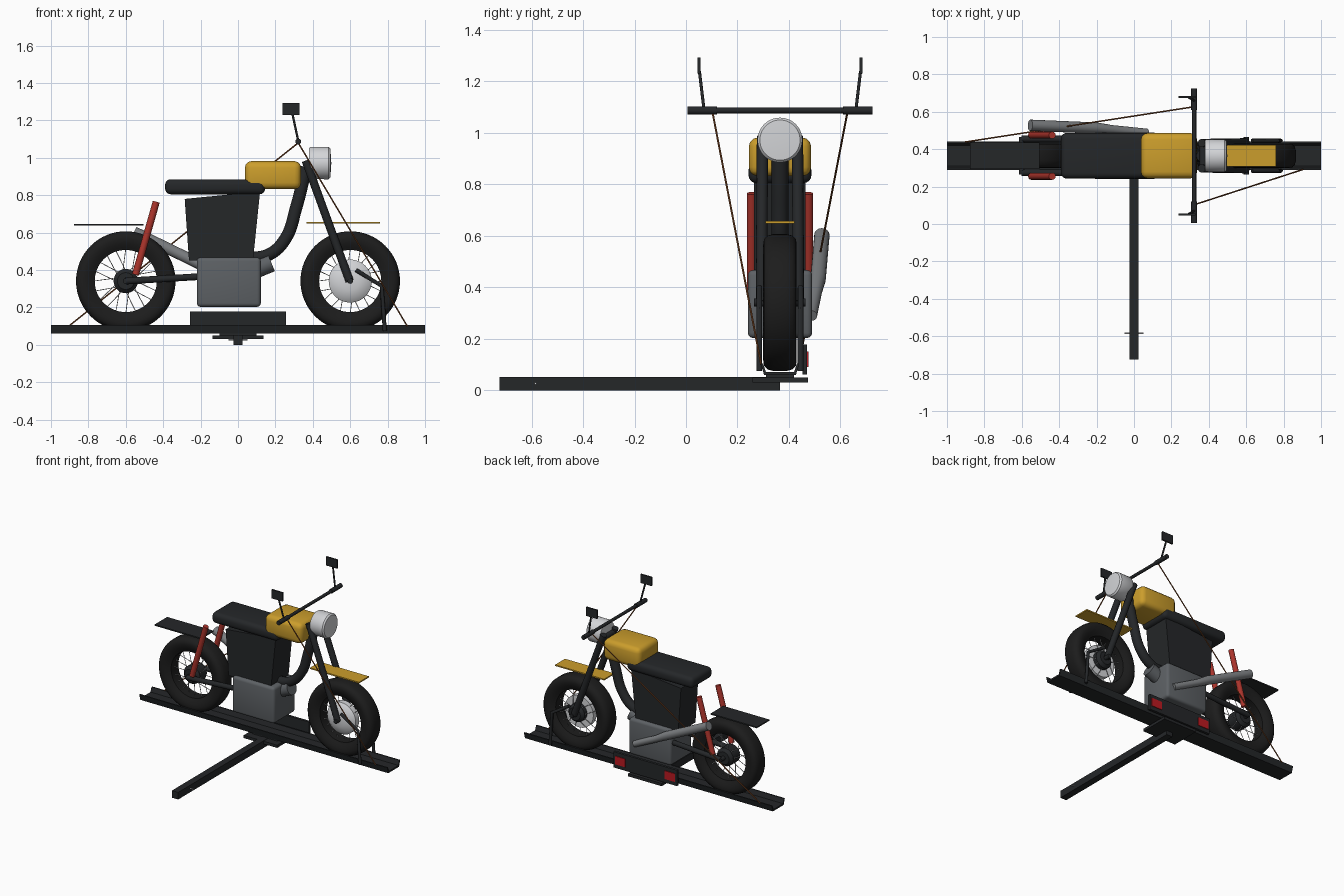
import bpy, bmesh, math
from mathutils import Vector, Matrix

if "Cube" in bpy.data.objects:
    bpy.data.objects.remove(bpy.data.objects["Cube"])

YC = 0.365            # centre plane of the bike and rail
ZW = 0.341            # wheel axle height


def mat(name, r, g, b):
    m = bpy.data.materials.new(name)
    m.diffuse_color = (r, g, b, 1)
    m.use_nodes = True
    m.node_tree.nodes["Principled BSDF"].inputs["Base Color"].default_value = m.diffuse_color
    return m


BLACK = mat("black", 0.018, 0.02, 0.022)
RUBBER = mat("rubber", 0.012, 0.012, 0.012)
GOLD = mat("gold", 0.6, 0.34, 0.025)
RED = mat("red", 0.42, 0.035, 0.025)
LAMP = mat("lamp_red", 0.5, 0.01, 0.015)
STEEL = mat("steel", 0.11, 0.12, 0.13)
PIPE = mat("pipe_grey", 0.2, 0.21, 0.22)
CHROME = mat("chrome", 0.65, 0.66, 0.68)
STRAP = mat("strap", 0.22, 0.07, 0.02)


def finish(o, m, angle=40):
    o.data.materials.clear()
    o.data.materials.append(m)
    bpy.ops.object.select_all(action='DESELECT')
    bpy.context.view_layer.objects.active = o
    o.select_set(True)
    bpy.ops.object.shade_smooth_by_angle(angle=math.radians(angle))
    return o


def from_bm(name, bm, m, angle=40):
    bmesh.ops.recalc_face_normals(bm, faces=bm.faces)
    me = bpy.data.meshes.new(name)
    bm.to_mesh(me)
    bm.free()
    o = bpy.data.objects.new(name, me)
    bpy.context.collection.objects.link(o)
    return finish(o, m, angle)


def prism(name, pts, y0, y1, m, bevel=0, seg=3):
    """Side outline in x/z, extruded along y."""
    bm = bmesh.new()
    f = bm.faces.new([bm.verts.new((x, y0, z)) for x, z in pts])
    g = bmesh.ops.extrude_face_region(bm, geom=[f])["geom"]
    bmesh.ops.translate(bm, vec=(0, y1 - y0, 0), verts=[v for v in g if isinstance(v, bmesh.types.BMVert)])
    if bevel:
        bmesh.ops.bevel(bm, geom=bm.edges[:], offset=bevel, segments=seg, profile=0.5, affect='EDGES')
    return from_bm(name, bm, m)


def box(name, x0, x1, y0, y1, z0, z1, m, bevel=0, seg=3):
    return prism(name, [(x0, z0), (x1, z0), (x1, z1), (x0, z1)], y0, y1, m, bevel, seg)


def lathe(name, prof, pos, axis, m, n=48, closed=False):
    """Revolve (radius, offset) profile around an axis through pos."""
    bm = bmesh.new()
    vs = [bm.verts.new((r, 0, h)) for r, h in prof]
    es = [bm.edges.new(p) for p in zip(vs, vs[1:])]
    if closed:
        es.append(bm.edges.new((vs[-1], vs[0])))
    bmesh.ops.spin(bm, geom=vs + es, cent=(0, 0, 0), axis=(0, 0, 1), angle=math.tau, steps=n)
    bmesh.ops.remove_doubles(bm, verts=bm.verts, dist=1e-5)
    rot = Vector((0, 0, 1)).rotation_difference(Vector(axis)).to_matrix().to_4x4()
    bmesh.ops.transform(bm, matrix=Matrix.Translation(pos) @ rot, verts=bm.verts)
    return from_bm(name, bm, m)


def tube(name, pts, r, m, smooth=False, radii=None, res=4):
    """Round tube through points."""
    cu = bpy.data.curves.new(name, 'CURVE')
    cu.dimensions = '3D'
    cu.bevel_depth = r
    cu.bevel_resolution = res
    cu.use_fill_caps = True
    if smooth:
        s = cu.splines.new('BEZIER')
        s.bezier_points.add(len(pts) - 1)
        for bp, p in zip(s.bezier_points, pts):
            bp.co = p
            bp.handle_left_type = bp.handle_right_type = 'AUTO'
    else:
        s = cu.splines.new('POLY')
        s.points.add(len(pts) - 1)
        for i, p in enumerate(pts):
            s.points[i].co = (*p, 1)
            s.points[i].radius = radii[i] if radii else 1
    o = bpy.data.objects.new(name, cu)
    bpy.context.collection.objects.link(o)
    bpy.ops.object.select_all(action='DESELECT')
    bpy.context.view_layer.objects.active = o
    o.select_set(True)
    bpy.ops.object.convert(target='MESH')
    return finish(bpy.context.view_layer.objects.active, m)


# Hitch bar, pin and mounting plate
box("hitch_bar", -0.025, 0.025, -0.725, 0.365, 0, 0.052, BLACK)
tube("hitch_pin", [(-0.05, -0.585, 0.027), (0.05, -0.585, 0.027)], 0.004, CHROME)
box("mount_plate", -0.135, 0.135, 0.258, 0.473, 0.03, 0.05, BLACK)
box("plate_spacer", -0.1, 0.1, 0.31, 0.42, 0.048, 0.062, BLACK)

# Wheel rail: flared channel section swept along x
section = [(-0.075, 0.105), (-0.062, 0.06), (0.062, 0.06), (0.075, 0.105),
           (0.066, 0.105), (0.055, 0.072), (-0.055, 0.072), (-0.066, 0.105)]
bm = bmesh.new()
ends = [[bm.verts.new((x, YC + y, z)) for y, z in section] for x in (-1, 1)]
for e in ends:
    bm.faces.new(e)
for i in range(8):
    j = (i + 1) % 8
    bm.faces.new((ends[0][i], ends[0][j], ends[1][j], ends[1][i]))
from_bm("wheel_rail", bm, BLACK)

# Light board with two lamps
box("light_board", -0.257, 0.257, 0.452, 0.47, 0.062, 0.177, BLACK)
for s in (-1, 1):
    box("tail_lamp", s * 0.2 - 0.042, s * 0.2 + 0.042, 0.468, 0.475, 0.09, 0.15, LAMP)

# Wheels
half = [(0.178, 0.048), (0.2, 0.06), (0.225, 0.065), (0.246, 0.062), (0.26, 0.048), (0.266, 0.025)]
tyre = half + [(r, -h) for r, h in reversed(half)]
rim = [(0.166, 0.042), (0.182, 0.05), (0.182, -0.05), (0.166, -0.042)]
for label, x in (("rear", -0.6), ("front", 0.6)):
    c = (x, YC, ZW)
    lathe(label + "_tyre", tyre, c, (0, 1, 0), RUBBER, 64, True)
    lathe(label + "_rim", rim, c, (0, 1, 0), RUBBER, 64, True)
    lathe(label + "_hub", [(0, -0.06), (0.045, -0.06), (0.065, -0.04), (0.065, 0.04), (0.045, 0.06), (0, 0.06)],
          c, (0, 1, 0), BLACK, 32)
    tube(label + "_axle", [(x, YC - 0.1, ZW), (x, YC + 0.1, ZW)], 0.015, BLACK)
    for k in range(20):
        a, b = math.tau * k / 20, math.tau * k / 20 + (0.3 if k % 2 else -0.3)
        side = 0.035 if k % 4 < 2 else -0.035
        tube(label + "_spoke", [(x + 0.055 * math.cos(b), YC + side, ZW + 0.055 * math.sin(b)),
                                (x + 0.172 * math.cos(a), YC, ZW + 0.172 * math.sin(a))], 0.0022, CHROME, res=1)
lathe("front_brake_drum", [(0, -0.065), (0.05, -0.06), (0.09, -0.05), (0.115, -0.03), (0.115, 0.01), (0, 0.01)],
      (0.6, YC, ZW), (0, 1, 0), CHROME)

# Flat fenders
box("front_fender", 0.365, 0.76, YC - 0.057, YC + 0.057, 0.648, 0.657, GOLD)
box("rear_fender", -0.877, -0.505, YC - 0.072, YC + 0.072, 0.637, 0.646, BLACK)

# Body, seat, tank, motor
prism("body_cover", [(-0.262, 0.45), (0.08, 0.45), (0.118, 0.82), (-0.285, 0.78)], YC - 0.1, YC + 0.1, BLACK)
box("seat", -0.39, 0.145, YC - 0.122, YC + 0.122, 0.805, 0.885, BLACK, 0.03, 4)
box("fuel_tank", 0.037, 0.337, YC - 0.121, YC + 0.121, 0.832, 0.982, GOLD, 0.035, 3)
box("motor", -0.22, 0.122, YC - 0.125, YC + 0.125, 0.203, 0.467, STEEL, 0.02, 3)
d = Vector((0.92, 0, 0.38)).normalized()
end = Vector((0.178, YC, 0.44))
tube("motor_cylinder", [end - d * 0.15, end], 0.05, STEEL, res=8)

# Frame down tube
tube("down_tube", [(0.05, YC, 0.46), (0.17, YC, 0.485), (0.255, YC, 0.57), (0.31, YC, 0.73), (0.365, YC, 0.95)],
     0.033, BLACK, True)

# Paired side parts
for s in (-1, 1):
    y = YC + s * 0.068
    tube("fork_leg", [(0.362, y, 0.985), (0.597, y + s * 0.004, ZW)], 0.022, BLACK)
    y = YC + s * 0.09
    tube("swing_arm", [(-0.6, y, ZW), (-0.2, y, 0.365)], 0.018, BLACK)
    y = YC + s * 0.11
    tube("rear_shock", [(-0.437, y, 0.765), (-0.548, y, 0.375)], 0.019, RED)
    y = YC + s * 0.08
    tube("wheel_chock", [(0.63, y, 0.4), (0.768, y, 0.315), (0.785, y, 0.075)], 0.011, BLACK)
    # handlebar grip and mirror
    tube("grip", [(0.322, YC + s * 0.36, 1.087), (0.322, YC + s * 0.245, 1.087)], 0.016, BLACK)
    tube("mirror_stem", [(0.322, YC + s * 0.295, 1.09), (0.29, YC + s * 0.313, 1.24)], 0.006, BLACK)
    box("mirror", 0.238, 0.328, YC + s * 0.314 - 0.006, YC + s * 0.314 + 0.006, 1.23, 1.293, BLACK)
    # tie-down strap
    tube("strap", [(0.322, YC + s * 0.262, 1.08), (-s * 0.905, YC + s * 0.073, 0.1)], 0.004, STRAP, res=2)
tube("handlebar", [(0.322, 0.02, 1.087), (0.322, 0.71, 1.087)], 0.011, BLACK)
tube("fork_yoke", [(0.37, YC - 0.07, 0.955), (0.37, YC + 0.07, 0.955)], 0.02, BLACK)

# Headlight
lathe("headlight", [(0, 0), (0.08, 0), (0.086, 0.008), (0.087, 0.105), (0.078, 0.115), (0, 0.12)],
      (0.379, YC, 0.972), (1, 0, 0), CHROME)

# Exhaust
tube("exhaust", [(0.07, 0.487, 0.29), (-0.12, 0.505, 0.385), (-0.2, 0.513, 0.43), (-0.555, 0.528, 0.603)],
     0.03, PIPE, radii=[0.75, 0.8, 1, 1], res=6)
